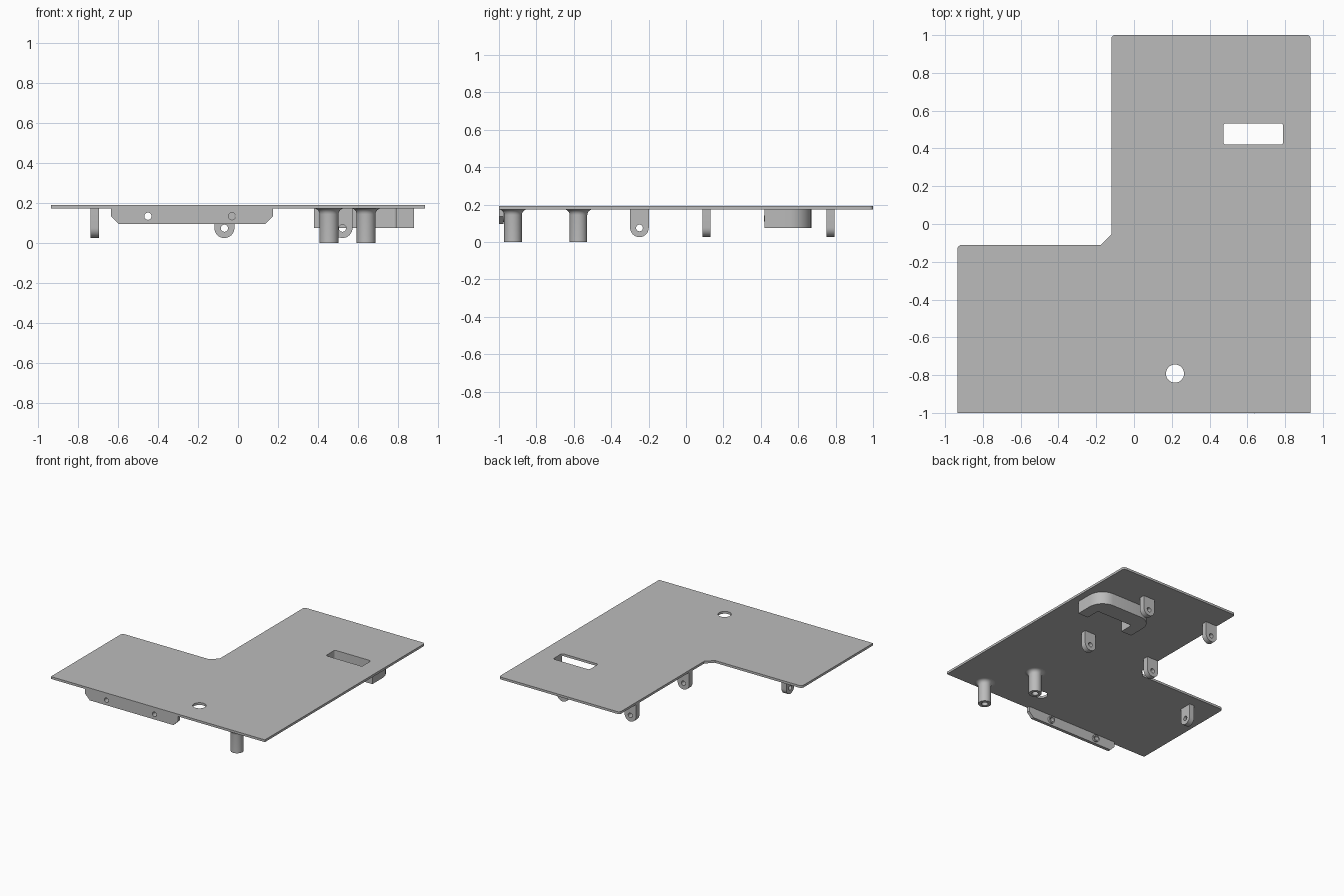
import bpy, bmesh, math
from mathutils import Vector, Matrix

cube = bpy.data.objects.get("Cube")
if cube:
    bpy.data.objects.remove(cube, do_unlink=True)

grey = bpy.data.materials.new("plain_grey")
grey.use_nodes = True
COLOUR = (0.5, 0.5, 0.5, 1)
grey.diffuse_color = COLOUR
grey.node_tree.nodes["Principled BSDF"].inputs["Base Color"].default_value = COLOUR

UNDER, TOP = 0.174, 0.192      # plate faces


def rounded(corners, steps=8):
    """Polygon from (x, y, radius) corners, rounding each corner."""
    pts = []
    for i, (x, y, r) in enumerate(corners):
        p = Vector((x, y))
        if not r:
            pts.append(p)
            continue
        a = (Vector(corners[i - 1][:2]) - p).normalized()
        b = (Vector(corners[(i + 1) % len(corners)][:2]) - p).normalized()
        half = a.angle(b) / 2
        mid = p + (a + b).normalized() * r / math.sin(half)
        start = p + a * r / math.tan(half) - mid
        sweep = start.angle_signed(p + b * r / math.tan(half) - mid)
        for k in range(steps + 1):
            pts.append(mid + Matrix.Rotation(-sweep * k / steps, 2) @ start)
    return pts


def circle(x, y, r, n=32):
    return [Vector((x + r * math.cos(2 * math.pi * k / n),
                    y + r * math.sin(2 * math.pi * k / n))) for k in range(n)]


def finish(obj):
    bm = bmesh.new()
    bm.from_mesh(obj.data)
    bmesh.ops.remove_doubles(bm, verts=bm.verts, dist=0.0002)
    bmesh.ops.recalc_face_normals(bm, faces=bm.faces)
    bm.to_mesh(obj.data)
    bm.free()
    obj.data.materials.clear()
    obj.data.materials.append(grey)
    bpy.ops.object.select_all(action='DESELECT')
    obj.select_set(True)
    bpy.context.view_layer.objects.active = obj
    bpy.ops.object.shade_smooth_by_angle(angle=math.radians(30))


def slab(name, outlines, thickness, matrix):
    """Flat sheet with holes, centred on its own plane."""
    curve = bpy.data.curves.new(name, 'CURVE')
    curve.dimensions = '2D'
    curve.fill_mode = 'BOTH'
    curve.extrude = thickness / 2
    for pts in outlines:
        s = curve.splines.new('POLY')
        s.points.add(len(pts) - 1)
        for sp, p in zip(s.points, pts):
            sp.co = (p.x, p.y, 0, 1)
        s.use_cyclic_u = True
    temp = bpy.data.objects.new(name, curve)
    bpy.context.collection.objects.link(temp)
    bpy.context.view_layer.update()
    mesh = bpy.data.meshes.new_from_object(
        temp.evaluated_get(bpy.context.evaluated_depsgraph_get()))
    bpy.data.objects.remove(temp, do_unlink=True)
    obj = bpy.data.objects.new(name, mesh)
    bpy.context.collection.objects.link(obj)
    mesh.transform(matrix)
    finish(obj)


def lathe(name, profile, x, y, steps=32):
    """Closed (radius, z) profile turned about a vertical axis."""
    bm = bmesh.new()
    vs = [bm.verts.new((r, 0, z)) for r, z in profile]
    es = [bm.edges.new(pair) for pair in zip(vs, vs[1:])]
    bmesh.ops.spin(bm, geom=vs + es, axis=(0, 0, 1), cent=(0, 0, 0),
                   angle=2 * math.pi, steps=steps)
    bmesh.ops.translate(bm, verts=bm.verts, vec=(x, y, 0))
    mesh = bpy.data.meshes.new(name)
    bm.to_mesh(mesh)
    bm.free()
    obj = bpy.data.objects.new(name, mesh)
    bpy.context.collection.objects.link(obj)
    finish(obj)


UPRIGHT = Matrix.Rotation(math.pi / 2, 4, 'X')     # sheet (x, y) -> (x, z)

# L-shaped cover plate with slot and round hole
plate = rounded([(-0.935, -1, 0), (0.935, -1, 0), (0.935, 1, 0.02), (-0.12, 1, 0.02),
                 (-0.12, -0.055, 0), (-0.175, -0.11, 0), (-0.935, -0.11, 0.025)])
slot = rounded([(0.473, 0.42, 0.015), (0.79, 0.42, 0.015),
                (0.79, 0.533, 0.015), (0.473, 0.533, 0.015)])
slab("cover_plate", [plate, slot, circle(0.217, -0.792, 0.048)], TOP - UNDER,
     Matrix.Translation((0, 0, (TOP + UNDER) / 2)))

# Front flange with clipped lower corners and two bossed holes
flange = rounded([(-0.635, UNDER, 0), (-0.635, 0.135, 0), (-0.595, 0.095, 0),
                  (0.135, 0.095, 0), (0.175, 0.135, 0), (0.175, UNDER, 0)])
holes = [(-0.45, 0.135), (-0.03, 0.135)]
slab("front_flange", [flange] + [circle(x, z, 0.018) for x, z in holes], 0.025,
     Matrix.Translation((0, -0.9875, 0)) @ UPRIGHT)
for x, z in holes:
    slab("flange_boss", [circle(x, z, 0.028), circle(x, z, 0.018)], 0.015,
         Matrix.Translation((0, -0.9675, 0)) @ UPRIGHT)

# Slot guide: U-shaped block open to the front, with rounded back corners
guide = rounded([(0.38, 0.42, 0), (0.473, 0.42, 0), (0.473, 0.533, 0.015),
                 (0.79, 0.533, 0.015), (0.79, 0.42, 0), (0.88, 0.42, 0),
                 (0.88, 0.67, 0.12), (0.38, 0.67, 0.12)])
slab("slot_guide", [guide], UNDER - 0.075, Matrix.Translation((0, 0, (UNDER + 0.075) / 2)))
slab("guide_screw_hole", [circle(0.835, 0.125, 0.016)], 0.004,
     Matrix.Translation((0, 0.42, 0)) @ UPRIGHT)

# Hanging lugs with rounded ends and pin holes
lug = rounded([(-0.05, UNDER, 0), (-0.05, 0.026, 0.0499), (0.05, 0.026, 0.0499),
               (0.05, UNDER, 0)])
lug_parts = [lug, circle(0, 0.075, 0.018)]
for x in (-0.068, 0.522):
    for y in (0.109, 0.772):
        slab("lug", lug_parts, 0.042, Matrix.Translation((x, y, 0)) @ UPRIGHT)
slab("side_lug", lug_parts, 0.042, Matrix.Translation((-0.716, -0.249, 0))
     @ Matrix.Rotation(math.pi / 2, 4, 'Z') @ UPRIGHT)

# Hollow posts with a flared root
flare = [(0.077 - 0.03 * math.sin(t), UNDER - 0.03 * (1 - math.cos(t)))
         for t in (k * math.pi / 12 for k in range(7))]
post = [(0, 0.12), (0.024, 0.12), (0.024, 0.0), (0.047, 0.0)] + flare[::-1] + [(0, UNDER)]
for x, y in ((0.455, -0.575), (0.64, -0.925)):
    lathe("post", post, x, y)
